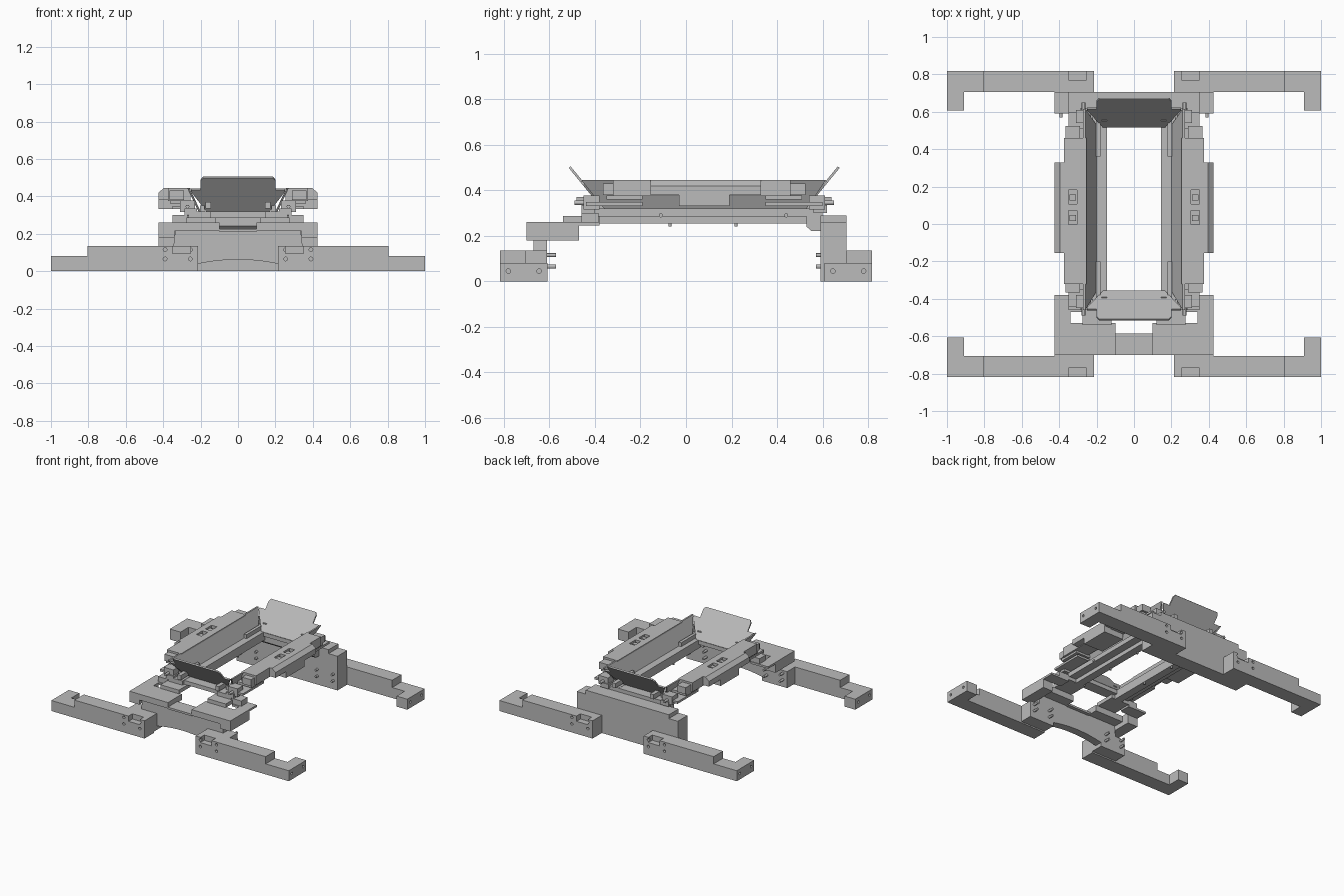
import bpy, bmesh
from mathutils import Vector

old = bpy.data.objects.get("Cube")
if old:
    bpy.data.objects.remove(old, do_unlink=True)

grey = bpy.data.materials.new("plain grey")
grey.use_nodes = True
grey.diffuse_color = (0.5, 0.5, 0.5, 1)
grey.node_tree.nodes["Principled BSDF"].inputs["Base Color"].default_value = (0.5, 0.5, 0.5, 1)


def finish(name, bm):
    bmesh.ops.recalc_face_normals(bm, faces=bm.faces)
    mesh = bpy.data.meshes.new(name)
    bm.to_mesh(mesh)
    bm.free()
    mesh.materials.append(grey)
    ob = bpy.data.objects.new(name, mesh)
    bpy.context.collection.objects.link(ob)
    return ob


def add_box(bm, x, y, z):
    verts = bmesh.ops.create_cube(bm, size=1)["verts"]
    for v in verts:
        v.co = Vector([(a + b) / 2 + c * (b - a) for (a, b), c in zip((x, y, z), v.co)])


def box(name, x, y, z):
    bm = bmesh.new()
    add_box(bm, x, y, z)
    return finish(name, bm)


def prism(name, points, offset):
    """Extrude a flat outline of 3D points by an offset."""
    bm = bmesh.new()
    face = bm.faces.new([bm.verts.new(p) for p in points])
    moved = bmesh.ops.extrude_face_region(bm, geom=[face])["geom"]
    bmesh.ops.translate(bm, vec=offset, verts=[g for g in moved if isinstance(g, bmesh.types.BMVert)])
    return finish(name, bm)


def rod(name, centre, axis, radius, length):
    bm = bmesh.new()
    bmesh.ops.create_cone(bm, cap_ends=True, segments=16, radius1=radius, radius2=radius, depth=length)
    turn = Vector((0, 0, 1)).rotation_difference(Vector(axis)).to_matrix()
    bmesh.ops.rotate(bm, verts=bm.verts, matrix=turn)
    bmesh.ops.translate(bm, verts=bm.verts, vec=centre)
    return finish(name, bm)


def cut(target, cutter):
    cutter.hide_render = True
    cutter.hide_set(True)
    mod = target.modifiers.new("cut", "BOOLEAN")
    mod.operation = "DIFFERENCE"
    mod.solver = "EXACT"
    mod.object = cutter


def pair(s, a, b):
    return tuple(sorted((s * a, s * b)))


# Legs with stepped ends, bolt pockets and bolts
for sx, side in ((1, "left"), (-1, "right")):
    for sy, end in ((1, "back"), (-1, "front")):
        tag = f"{end}_{side}"
        outline = [(0.215, 0), (1, 0), (1, 0.08), (0.805, 0.08), (0.805, 0.135), (0.215, 0.135)]
        leg = prism(f"leg_{tag}", [(sx * x, sy * 0.705, z) for x, z in outline], (0, sy * 0.112, 0))
        cut(leg, box(f"pocket_cutter_{tag}", pair(sx, 0.255, 0.35), pair(sy, 0.77, 0.85), (0.095, 0.2)))
        foot = box(f"foot_{tag}", pair(sx, 0.91, 1), pair(sy, 0.608, 0.706), (0, 0.08))
        for part, y in ((leg, 0.78), (foot, 0.645)):
            cut(part, rod(f"end_hole_{tag}_{y}", (sx, sy * y, 0.045), (1, 0, 0), 0.01, 0.06))
        for x in (0.255, 0.39):
            for z in (0.065, 0.115):
                cut(leg, rod(f"bolt_hole_{tag}", (sx * x, sy * 0.817, z), (0, 1, 0), 0.01, 0.04))
                rod(f"bolt_{tag}", (sx * x, sy * 0.62, z), (0, 1, 0), 0.009, 0.1)

# Arched front plate
arch = [(0.3 - 0.05 * i, 0.062 - 0.5 * (0.3 - 0.05 * i) ** 2) for i in range(13)]
outline = [(-0.425, 0.015), (-0.425, 0.135), (-0.345, 0.135), (-0.335, 0.22),
           (0.335, 0.22), (0.345, 0.135), (0.425, 0.135), (0.425, 0.015)] + arch
prism("front_arch_plate", [(x, -0.61, z) for x, z in outline], (0, -0.06, 0))
for s in (1, -1):
    box("front_plate_end", pair(s, 0.215, 0.425), (-0.706, -0.61), (0.01, 0.135))
box("front_plate_top", (-0.1, 0.1), (-0.70, -0.585), (0.21, 0.225))

# Back plate with raised centre
box("back_plate", (-0.425, 0.425), (0.59, 0.706), (0, 0.26))
box("back_plate_top", (-0.35, 0.35), (0.59, 0.706), (0.26, 0.29))
prism("back_bracket", [(-0.27, y, z) for y, z in
                       [(0.53, 0.24), (0.55, 0.222), (0.595, 0.222), (0.595, 0.3), (0.53, 0.3)]], (0.54, 0, 0))

for s, side in ((1, "left"), (-1, "right")):
    # Front shoulder blocks and stepped supports
    box(f"shoulder_end_{side}", pair(s, 0.34, 0.425), (-0.70, -0.47), (0.18, 0.26))
    box(f"shoulder_{side}", pair(s, 0.1, 0.34), (-0.70, -0.53), (0.215, 0.26))
    box(f"shoulder_foot_{side}", pair(s, 0.28, 0.425), (-0.47, -0.38), (0.245, 0.26))
    box(f"support_step_{side}", pair(s, 0.27, 0.35), (-0.46, -0.385), (0.245, 0.30))
    box(f"support_{side}", pair(s, 0.12, 0.275), (-0.54, -0.38), (0.26, 0.288))

    # Base rails
    box(f"base_rail_{side}", pair(s, 0.145, 0.205), (-0.39, 0.54), (0.255, 0.29))
    box(f"base_flange_{side}", pair(s, 0.145, 0.265), (-0.46, 0.60), (0.285, 0.32))
    for y in (-0.07, 0.22):
        rod(f"rail_screw_{side}", (s * 0.155, y, 0.25), (0, 0, 1), 0.007, 0.02)
    for y in (-0.11, 0.44):
        rod(f"side_screw_{side}", (s * 0.265, y, 0.29), (1, 0, 0), 0.009, 0.02)

    # Sloped side wall of the tray
    prism(f"tray_wall_{side}", [(s * 0.2, -0.36, 0.32), (s * 0.2, 0.53, 0.32),
                                (s * 0.26, 0.615, 0.445), (s * 0.26, -0.46, 0.445)], (s * 0.012, 0, 0))

    # Side rail, its outer plate and slots
    rail = box(f"side_rail_{side}", pair(s, 0.255, 0.375), (-0.32, 0.46), (0.375, 0.445))
    for y in (0.035, 0.145):
        cut(rail, box(f"slot_cutter_{side}", pair(s, 0.305, 0.35), (y - 0.037, y + 0.037), (0.415, 0.5)))
        box(f"slot_bar_{side}", pair(s, 0.31, 0.345), (y - 0.02, y + 0.012), (0.41, 0.435))
    prism(f"outer_plate_{side}", [(s * x, -0.155, z) for x, z in
                                 [(0.37, 0.38), (0.425, 0.38), (0.425, 0.42), (0.395, 0.445), (0.37, 0.445)]],
          (0, 0.485, 0))
    box(f"side_boss_{side}", pair(s, 0.26, 0.425), (-0.03, 0.19), (0.332, 0.385))

    # Brackets and latches near both ends, mirrored about the tray centre
    for e, end in ((-1, "front"), (1, "back")):
        def span(a, b):
            return tuple(sorted((0.08 + e * a, 0.08 + e * b)))
        box(f"rail_tab_{end}_{side}", pair(s, 0.29, 0.365), span(0.37, 0.445), (0.38, 0.43))
        box(f"bracket_upper_{end}_{side}", pair(s, 0.24, 0.36), span(0.27, 0.43), (0.36, 0.378))
        box(f"bracket_lower_{end}_{side}", pair(s, 0.24, 0.35), span(0.27, 0.52), (0.332, 0.348))
        box(f"bracket_core_{end}_{side}", pair(s, 0.23, 0.31), span(0.46, 0.53), (0.315, 0.378))
        box(f"corner_post_{end}_{side}", pair(s, 0.22, 0.285), span(0.48, 0.54), (0.30, 0.335))
        rod(f"latch_pin_{end}_{side}", (s * 0.27, 0.08 + e * 0.545, 0.345), (0, 1, 0), 0.01, 0.05)
        box(f"latch_{end}_{side}", pair(s, 0.145, 0.175), span(0.47, 0.56), (0.335, 0.37))
        box(f"guide_bar_{end}_{side}", pair(s, 0.18, 0.202), span(0.28, 0.48), (0.32, 0.35))

# Tilted end flaps and cross bars
for e, end in ((-1, "front"), (1, "back")):
    half = [(0.165, 0.435, 0.32), (0.25, 0.535, 0.43), (0.25, 0.544, 0.442),
            (0.2, 0.544, 0.442), (0.2, 0.577, 0.49), (0.187, 0.587, 0.505)]
    loop = half + [(-x, y, z) for x, y, z in reversed(half)]
    # Keep every outline point on one tilted plane
    pts = [(x, 0.08 + e * (0.435 + (z - 0.32) * 0.82), z) for x, y, z in loop]
    prism(f"flap_{end}", pts, (0, e * 0.008, -0.007))
    ys = tuple(sorted((0.08 + e * 0.435, 0.08 + e * 0.52)))
    box(f"cross_bar_{end}", (-0.22, 0.22), ys, (0.288, 0.318))
